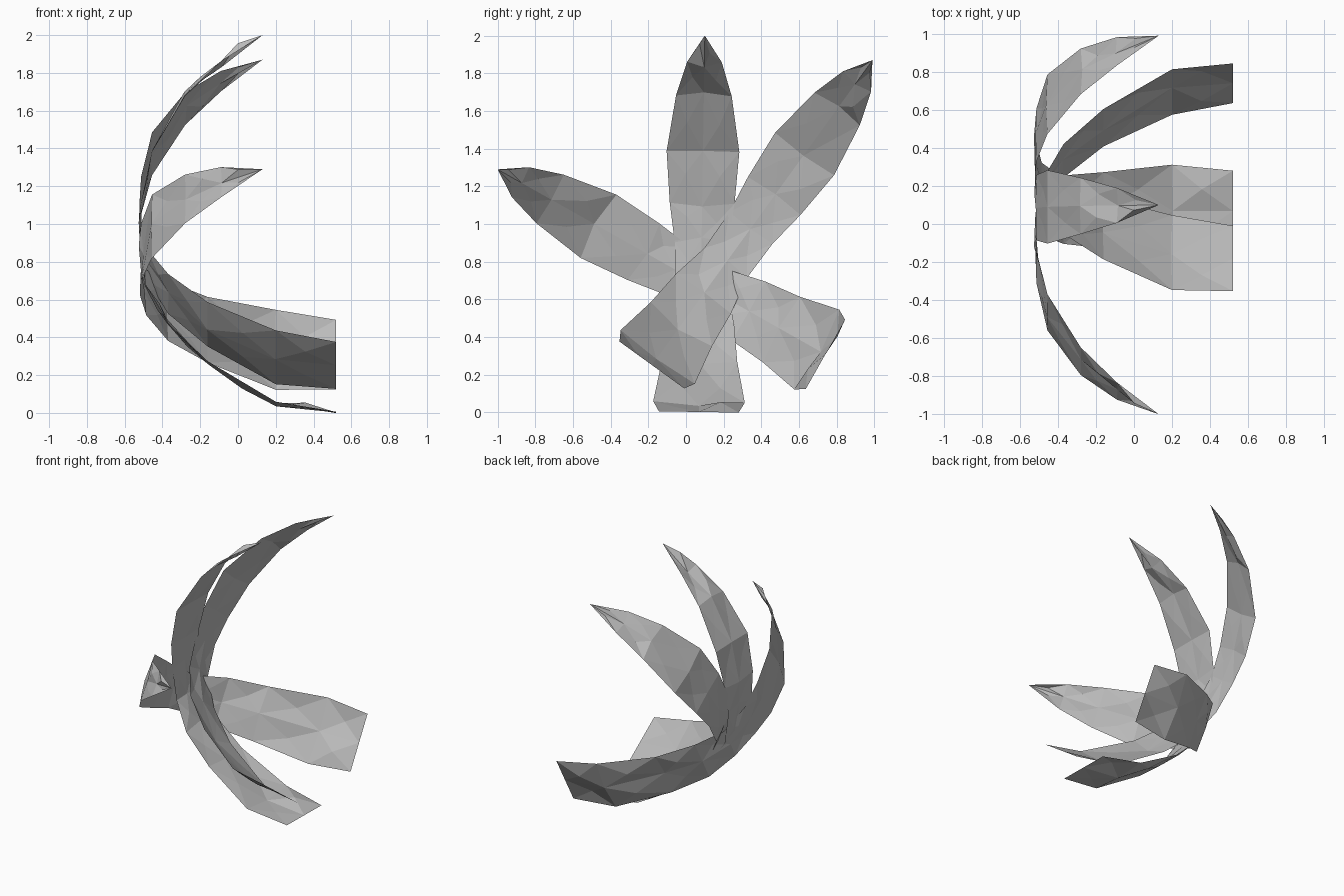
import bpy, bmesh, random
from mathutils import Vector

if "Cube" in bpy.data.objects:
    bpy.data.objects.remove(bpy.data.objects["Cube"], do_unlink=True)

grey = bpy.data.materials.new("plain grey")
grey.use_nodes = True
colour = (0.5, 0.5, 0.5, 1)
grey.diffuse_color = colour
grey.node_tree.nodes["Principled BSDF"].inputs["Base Color"].default_value = colour

# Blade profile from pointed tip to blunt end: distance along, depth x, half width
PROFILE = [(0, .13, 0), (.14, -.09, .092), (.32, -.28, .148), (.615, -.455, .193),
           (.89, -.513, .172), (1.1, -.52, .142), (1.33, -.485, .138),
           (1.53, -.37, .18), (1.73, -.16, .2), (1.945, .2, .243), (1.998, .52, .212)]


def blade(name, tip, end, seed):
    """Curved faceted strip running from a pointed tip to a blunt end, given in y, z."""
    rng = random.Random(seed)
    tip, end = Vector((0, *tip)), Vector((0, *end))
    along = (end - tip).normalized()
    side = Vector((0, -along.z, along.y))
    bm = bmesh.new()
    rows = []
    for s, x, half in PROFILE:
        centre = tip + along * s + Vector((x, 0, 0))
        if half == 0:
            rows.append([bm.verts.new(centre)] * 3)
        else:
            rows.append([bm.verts.new(centre + side * half * k) for k in (-1, 0, 1)])
    for a, b in zip(rows, rows[1:]):
        for i in range(2):
            corners = list(dict.fromkeys((a[i], a[i + 1], b[i + 1], b[i])))
            bm.faces.new(corners)
    bm.normal_update()
    # Crumple the inside of the strip, leaving the outline clean
    spine = [row[1] for row in rows[1:-1]]
    pokes = bmesh.ops.poke(bm, faces=bm.faces[:])["verts"]
    bm.normal_update()
    for v in spine + pokes:
        v.co += v.normal * rng.uniform(-.012, .012) + along * rng.uniform(-.03, .03)
    mesh = bpy.data.meshes.new(name)
    bm.to_mesh(mesh)
    bm.free()
    mesh.materials.append(grey)
    obj = bpy.data.objects.new(name, mesh)
    bpy.context.collection.objects.link(obj)


# Three crossing blades fanned around a shared middle
blade("upright_blade", (.1, 2), (.068, .005), 1)
blade("back_blade", (.99, 1.87), (-.175, .26), 2)
blade("front_blade", (-1, 1.29), (.745, .305), 3)
